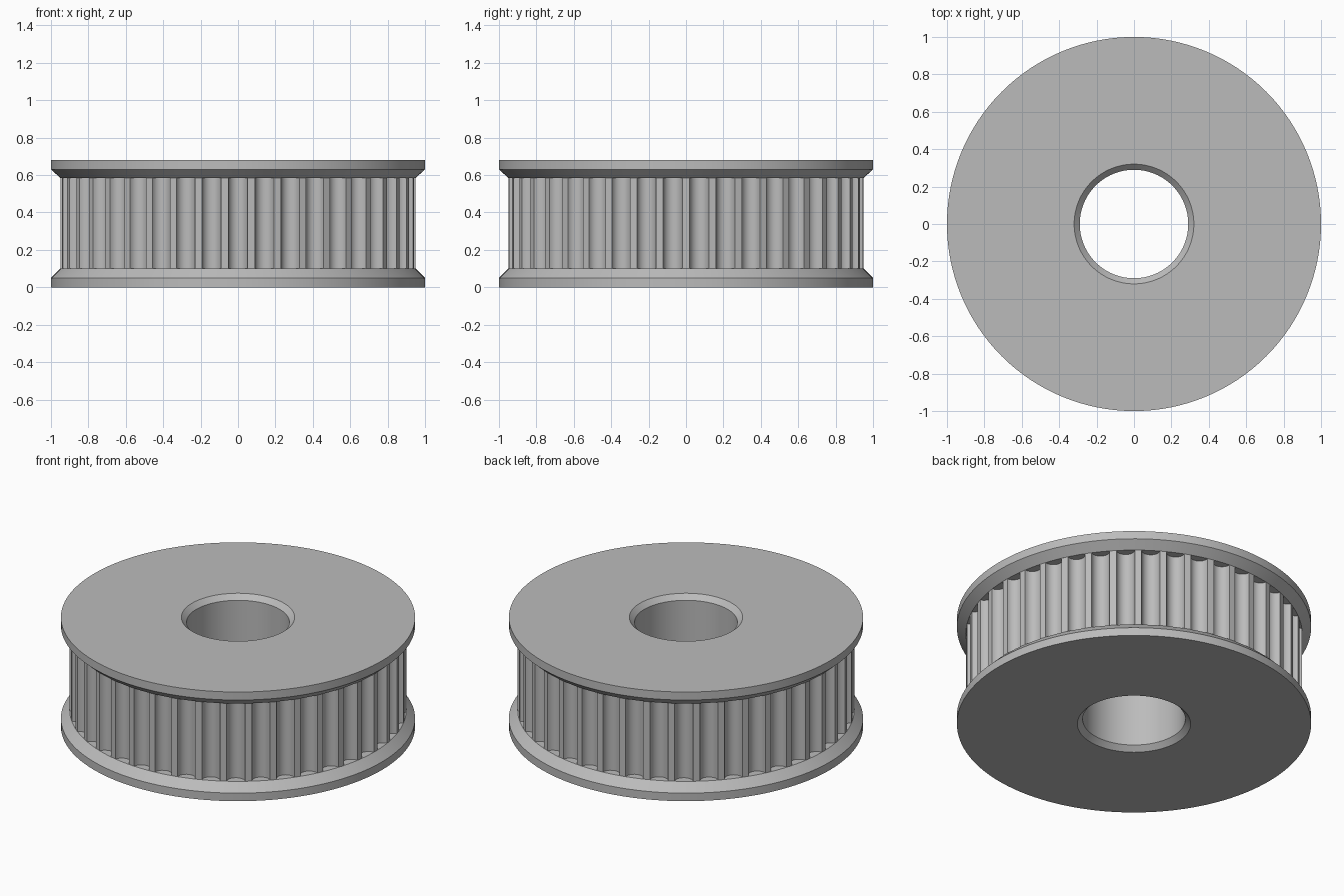
import bpy, bmesh, math

TEETH = 42
TIP_R, GROOVE_R, GROOVE_HALF = 0.95, 0.05, 0.052
BORE_R = 0.29

cube = bpy.data.objects.get("Cube")
if cube:
    bpy.data.objects.remove(cube, do_unlink=True)

metal = bpy.data.materials.new("grey metal")
metal.use_nodes = True
GREY = (0.5, 0.5, 0.5, 1)
metal.diffuse_color = GREY
metal.node_tree.nodes["Principled BSDF"].inputs["Base Color"].default_value = GREY


def finish(name, bm):
    bmesh.ops.recalc_face_normals(bm, faces=bm.faces)
    mesh = bpy.data.meshes.new(name)
    bm.to_mesh(mesh)
    bm.free()
    mesh.materials.append(metal)
    obj = bpy.data.objects.new(name, mesh)
    bpy.context.collection.objects.link(obj)
    bpy.ops.object.select_all(action="DESELECT")
    obj.select_set(True)
    bpy.context.view_layer.objects.active = obj
    bpy.ops.object.shade_smooth_by_angle(angle=math.radians(25))
    return obj


def lathe(name, profile, steps=128):
    """Turn a closed (radius, height) profile about the z axis."""
    bm = bmesh.new()
    rings = []
    for i in range(steps):
        a = math.tau * i / steps
        rings.append([bm.verts.new((r * math.cos(a), r * math.sin(a), z)) for r, z in profile])
    n = len(profile)
    for i in range(steps):
        p, q = rings[i], rings[(i + 1) % steps]
        for j in range(n):
            k = (j + 1) % n
            bm.faces.new((p[j], q[j], q[k], p[k]))
    return finish(name, bm)


# Flanges with a chamfered bore mouth and a sloped inner rim
def flange(name, outer, rim, inner, chamfer):
    return lathe(name, [(0.32, outer), (1, outer), (1, rim), (TIP_R, inner),
                        (BORE_R, inner), (BORE_R, chamfer)])


flange("bottom_flange", 0, 0.05, 0.10, 0.03)
flange("top_flange", 0.68, 0.63, 0.585, 0.65)

# Bore wall
lathe("bore_sleeve", [(BORE_R, 0.10), (0.4, 0.10), (0.4, 0.585), (BORE_R, 0.585)])

# Toothed belt ring: rounded grooves between narrow lands
outline = []
for t in range(TEETH):
    centre = -math.pi / 2 + math.tau * t / TEETH
    for s in range(11):
        u = math.pi * s / 10
        side = -GROOVE_HALF * math.cos(u)
        r = TIP_R - GROOVE_R * math.sin(u)
        a = centre + side / TIP_R
        outline.append((r * math.cos(a), r * math.sin(a)))
bm = bmesh.new()
low = [bm.verts.new((x, y, 0.10)) for x, y in outline]
high = [bm.verts.new((x, y, 0.585)) for x, y in outline]
for i in range(len(outline)):
    j = (i + 1) % len(outline)
    bm.faces.new((low[i], low[j], high[j], high[i]))
finish("toothed_ring", bm)
